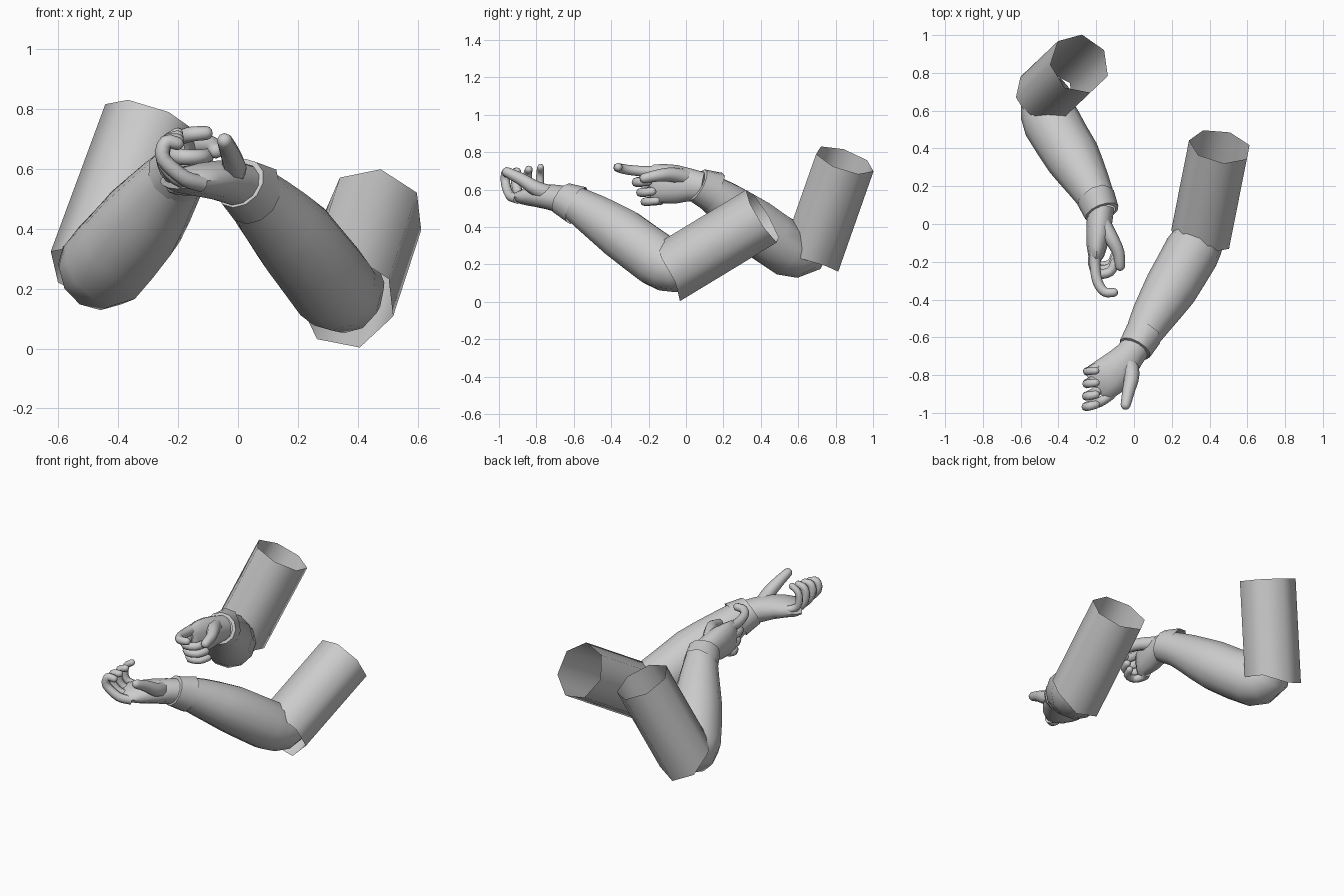
import bpy, bmesh, math
from mathutils import Vector

if "Cube" in bpy.data.objects:
    bpy.data.objects.remove(bpy.data.objects["Cube"])

mat = bpy.data.materials.new("plain grey")
mat.diffuse_color = (0.6, 0.6, 0.6, 1)
mat.use_nodes = True
mat.node_tree.nodes["Principled BSDF"].inputs["Base Color"].default_value = mat.diffuse_color


def loft(bm, path, sides, up=(0, 0, 1), caps=(True, True)):
    """Oval rings along a path of (x, y, z, side radius, up radius)."""
    pts = [Vector(p[:3]) for p in path]
    rings = []
    for i, p in enumerate(path):
        d = (pts[min(i + 1, len(pts) - 1)] - pts[max(i - 1, 0)]).normalized()
        side = d.cross(Vector(up)).normalized()
        top = side.cross(d)
        ring = []
        for k in range(sides):
            a = 2 * math.pi * k / sides
            ring.append(bm.verts.new(pts[i] + side * math.cos(a) * p[3] + top * math.sin(a) * p[-1]))
        rings.append(ring)
    for a, b in zip(rings, rings[1:]):
        for k in range(sides):
            n = (k + 1) % sides
            bm.faces.new((a[k], a[n], b[n], b[k]))
    if caps[0]:
        bm.faces.new(rings[0][::-1])
    if caps[1]:
        bm.faces.new(rings[-1])
    return rings


def finish(bm, name, angle=55):
    bmesh.ops.recalc_face_normals(bm, faces=bm.faces)
    me = bpy.data.meshes.new(name)
    bm.to_mesh(me)
    bm.free()
    me.materials.append(mat)
    ob = bpy.data.objects.new(name, me)
    bpy.context.collection.objects.link(ob)
    bpy.ops.object.select_all(action='DESELECT')
    ob.select_set(True)
    bpy.context.view_layer.objects.active = ob
    bpy.ops.object.shade_smooth_by_angle(angle=math.radians(angle))
    return ob


def smooth_path(pts, steps=3):
    """Catmull-Rom resampling of a point list."""
    v = [Vector(p) for p in pts]
    v = [2 * v[0] - v[1]] + v + [2 * v[-1] - v[-2]]
    out = []
    for a, b, c, d in zip(v, v[1:], v[2:], v[3:]):
        for s in range(steps):
            t = s / steps
            out.append(0.5 * (2 * b + (c - a) * t + (2 * a - 5 * b + 4 * c - d) * t * t
                              + (3 * b - a - 3 * c + d) * t ** 3))
    return out + [v[-2]]


def digit(name, pts, r, up, taper=0.22):
    """Tapered finger with a rounded tip."""
    c = smooth_path(pts)
    n = len(c) - 1
    path = [(*p, r * (1 - taper * i / n)) for i, p in enumerate(c)]
    d = (c[-1] - c[-2]).normalized()
    end = r * (1 - taper)
    path.append((*(c[-1] + d * end * 0.5), end * 0.8))
    path.append((*(c[-1] + d * end * 0.8), end * 0.4))
    bm = bmesh.new()
    loft(bm, path, 8, up)
    finish(bm, name)


def sleeve(name, top, low, r, point):
    """Open seven-sided upper sleeve; two corners of the hem are pulled down."""
    bm = bmesh.new()
    a, b = Vector(top), Vector(low)
    rings = loft(bm, [(*a, r), (*b, r)], 7, caps=(False, False))
    d = (b - a).normalized()
    far = sorted(rings[1], key=lambda v: (v.co - b).dot(Vector(point)))[-2:]
    for v in far:
        v.co += d * 0.05
    finish(bm, name)


def forearm(name, path):
    bm = bmesh.new()
    rows = smooth_path([p[:3] for p in path], 2)
    radii = [p[3] for p in path]
    full = []
    for i, p in enumerate(rows):
        j, h = divmod(i, 2)
        full.append((*p, (radii[j] + radii[j + 1]) / 2 if h else radii[j]))
    loft(bm, full, 12, caps=(False, False))
    finish(bm, name)


def cuff(name, a, b, r):
    """Short band, turned in at the wrist, with a slightly lifted edge."""
    bm = bmesh.new()
    a, b = Vector(a), Vector(b)
    d = (b - a).normalized()
    rings = loft(bm, [(*a, r * 1.1), (*b, r), (*(b + d * 0.002), r * 0.8)], 12, caps=(False, False))
    for k in (3, 4):
        v = rings[0][k]
        v.co += (v.co - a).normalized() * 0.02
    finish(bm, name)


# Upper sleeves
sleeve("right_upper_sleeve", (0.456, 0.41, 0.458), (0.362, -0.065, 0.17), 0.168, (0, 0.2, -1))
sleeve("left_upper_sleeve", (-0.288, 0.848, 0.757), (-0.47, 0.675, 0.265), 0.166, (0, 1, -0.3))

# Forearm sleeves, bent at the elbow
forearm("right_forearm", [(0.37, 0.03, 0.22, 0.12), (0.352, -0.06, 0.183, 0.132),
                          (0.305, -0.15, 0.222, 0.148), (0.195, -0.34, 0.362, 0.142),
                          (0.095, -0.5, 0.468, 0.115), (0.03, -0.62, 0.54, 0.088)])
forearm("left_forearm", [(-0.44, 0.69, 0.37, 0.11), (-0.465, 0.64, 0.285, 0.135),
                         (-0.437, 0.54, 0.287, 0.153), (-0.322, 0.35, 0.42, 0.146),
                         (-0.24, 0.21, 0.53, 0.116), (-0.18, 0.1, 0.605, 0.09)])

# Wrist cuffs
cuff("right_cuff", (0.052, -0.58, 0.505), (0.005, -0.66, 0.552), 0.091)
cuff("left_cuff", (-0.203, 0.14, 0.58), (-0.17, 0.06, 0.624), 0.094)

# Open hand, palm up
bm = bmesh.new()
loft(bm, [(0.025, -0.63, 0.54, 0.078, 0.075), (-0.02, -0.69, 0.553, 0.08, 0.073),
          (-0.07, -0.75, 0.562, 0.096, 0.066), (-0.13, -0.805, 0.563, 0.107, 0.056),
          (-0.18, -0.84, 0.56, 0.107, 0.044), (-0.205, -0.86, 0.558, 0.09, 0.025)], 12)
finish(bm, "right_palm")
knuckles = [(-0.21, -0.765, 0.57, 0.024), (-0.205, -0.82, 0.56, 0.027),
            (-0.19, -0.875, 0.555, 0.028), (-0.16, -0.92, 0.55, 0.028)]
for i, (x, y, z, r) in enumerate(knuckles):
    lean = (-0.015, -0.025, -0.035, -0.045)[i]
    digit(f"right_finger_{i + 1}", [(x + 0.04, y + 0.02, z), (x - 0.02, y + lean * 0.5, z + 0.02),
          (-0.25, y + lean, 0.635), (-0.24, y + lean, 0.69), (-0.2, y + lean * 0.8, 0.72 - 0.012 * i)],
          r, (0, 1, 0))
digit("right_thumb", [(-0.03, -0.71, 0.57), (-0.012, -0.8, 0.605), (-0.028, -0.88, 0.655),
                      (-0.045, -0.96, 0.695)], 0.048, (0, 0, 1), 0.45)

# Half-closed hand, thumb side up
bm = bmesh.new()
loft(bm, [(-0.175, 0.09, 0.615, 0.07, 0.078), (-0.182, 0.02, 0.625, 0.068, 0.088),
          (-0.188, -0.05, 0.628, 0.065, 0.103), (-0.197, -0.12, 0.632, 0.054, 0.105),
          (-0.2, -0.17, 0.632, 0.042, 0.102), (-0.2, -0.195, 0.63, 0.025, 0.085)], 12)
finish(bm, "left_palm")
digit("left_finger_1", [(-0.2, -0.12, 0.7), (-0.207, -0.21, 0.697), (-0.193, -0.305, 0.705),
                        (-0.155, -0.36, 0.716), (-0.105, -0.362, 0.72)], 0.03, (0, 0, 1))
for i, z in enumerate((0.645, 0.59, 0.54)):
    s = 0.022 * i
    digit(f"left_finger_{i + 2}", [(-0.205, -0.13, z + 0.005), (-0.215, -0.21 + s, z),
          (-0.185, -0.262 + s, z - 0.005), (-0.125, -0.252 + s, z - 0.005),
          (-0.1, -0.2 + s, z)], 0.03 - 0.002 * i, (0, 0, 1))
digit("left_thumb", [(-0.165, 0.0, 0.665), (-0.118, -0.08, 0.68), (-0.083, -0.15, 0.675),
                     (-0.073, -0.225, 0.66)], 0.044, (0, 0, 1), 0.4)
